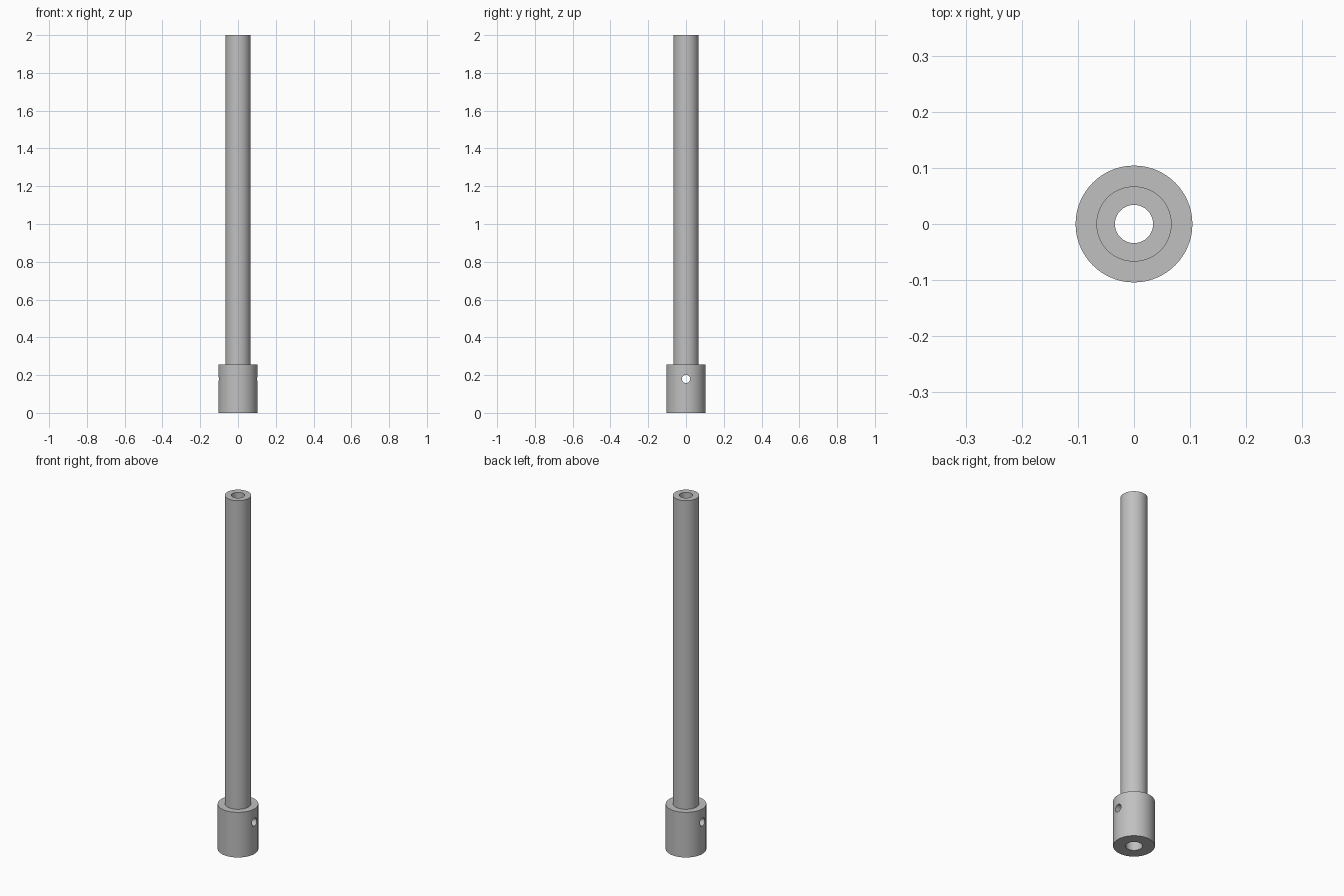
import bpy, bmesh, math
from mathutils import Matrix

cube = bpy.data.objects.get("Cube")
if cube:
    bpy.data.objects.remove(cube, do_unlink=True)

SEGMENTS = 96

steel = bpy.data.materials.new("plain_grey")
steel.use_nodes = True
grey = (0.53, 0.53, 0.53, 1)
steel.diffuse_color = grey
steel.node_tree.nodes["Principled BSDF"].inputs["Base Color"].default_value = grey


def add_object(name, bm):
    bmesh.ops.recalc_face_normals(bm, faces=bm.faces)
    mesh = bpy.data.meshes.new(name)
    bm.to_mesh(mesh)
    bm.free()
    obj = bpy.data.objects.new(name, mesh)
    bpy.context.collection.objects.link(obj)
    mesh.materials.append(steel)
    return obj


def lathe(name, profile):
    """Revolve a closed (radius, height) profile around z."""
    bm = bmesh.new()
    verts = [bm.verts.new((r, 0, z)) for r, z in profile]
    edges = [bm.edges.new((v, verts[i - 1])) for i, v in enumerate(verts)]
    bmesh.ops.spin(bm, geom=verts + edges, cent=(0, 0, 0), axis=(0, 0, 1),
                   angle=math.tau, steps=SEGMENTS, use_merge=True)
    bmesh.ops.remove_doubles(bm, verts=bm.verts, dist=1e-5)
    return add_object(name, bm)


# Hollow shaft with a wider collar and a counterbored foot
shaft = lathe("collared_tube", [
    (0.042, 0), (0.104, 0), (0.104, 0.255), (0.067, 0.255),
    (0.067, 2), (0.034, 2), (0.034, 0.255), (0.042, 0.255)])

# Pin hole running sideways through the collar
bm = bmesh.new()
bmesh.ops.create_cone(bm, cap_ends=True, segments=48, radius1=0.022,
                      radius2=0.022, depth=0.4,
                      matrix=Matrix.Translation((0, 0, 0.18))
                      @ Matrix.Rotation(math.pi / 2, 4, 'Y'))
cutter = add_object("pin_hole_cutter", bm)
cutter.hide_render = True
cutter.hide_set(True)

cut = shaft.modifiers.new("pin_hole", 'BOOLEAN')
cut.operation = 'DIFFERENCE'
cut.solver = 'EXACT'
cut.object = cutter

# Smooth round walls with crisp rims
bpy.ops.object.select_all(action='DESELECT')
bpy.context.view_layer.objects.active = shaft
shaft.select_set(True)
bpy.ops.object.modifier_apply(modifier=cut.name)
bpy.data.objects.remove(cutter, do_unlink=True)
bpy.ops.object.shade_smooth_by_angle(angle=math.radians(30))
